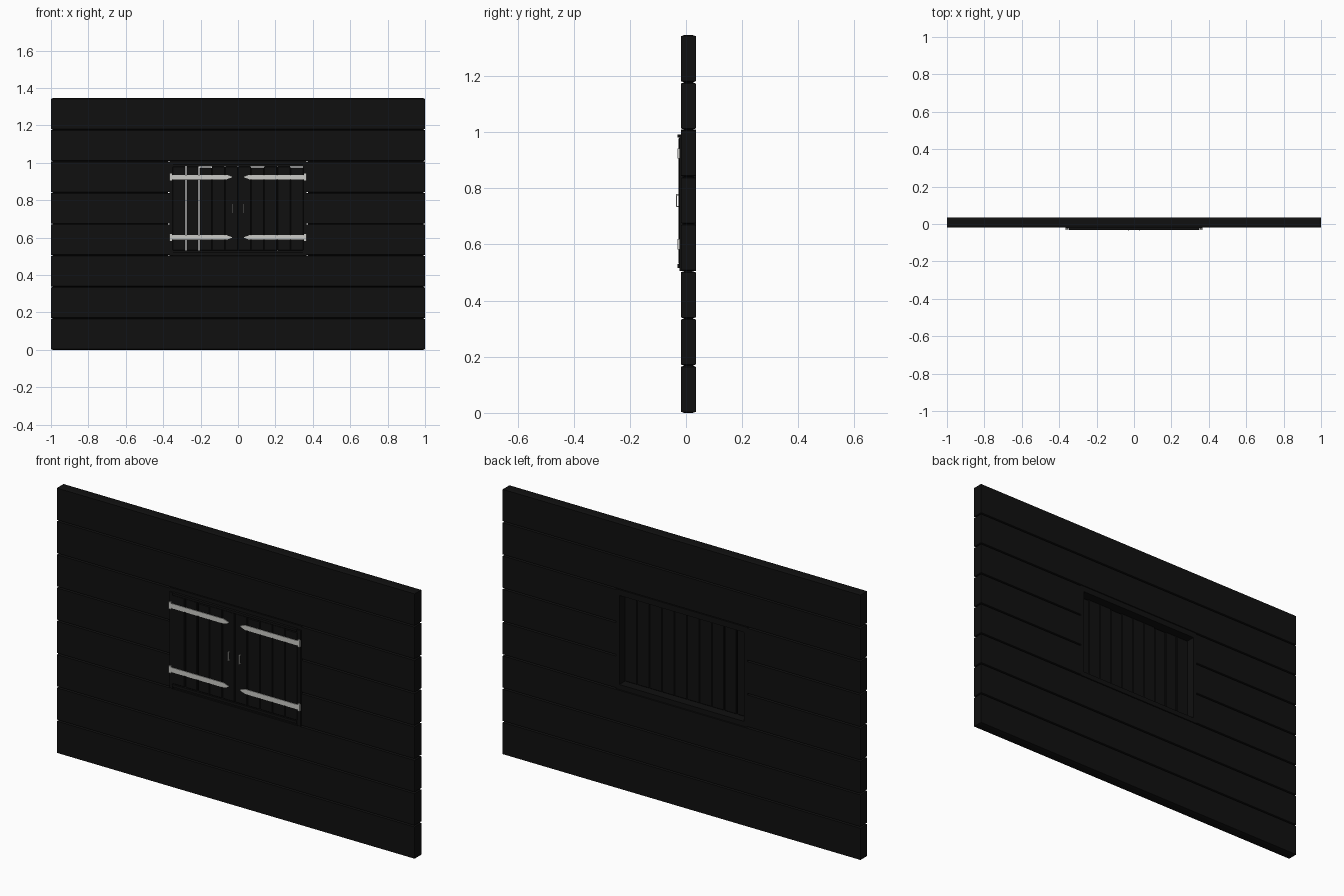
import bpy, bmesh

cube = bpy.data.objects.get("Cube")
if cube:
    bpy.data.objects.remove(cube, do_unlink=True)


def material(name, rgb):
    m = bpy.data.materials.new(name)
    m.use_nodes = True
    m.diffuse_color = (*rgb, 1)
    m.node_tree.nodes["Principled BSDF"].inputs["Base Color"].default_value = (*rgb, 1)
    return m


BLACK = material("black wood", (0.005, 0.005, 0.005))
METAL = material("pale metal", (0.6, 0.6, 0.57))


def finish(bm, name, mat):
    bmesh.ops.recalc_face_normals(bm, faces=bm.faces[:])
    me = bpy.data.meshes.new(name)
    bm.to_mesh(me)
    bm.free()
    me.materials.append(mat)
    ob = bpy.data.objects.new(name, me)
    bpy.context.collection.objects.link(ob)
    return ob


def box(name, x, y, z, mat=BLACK, bevel=0, lip=0):
    """Box from ranges; bevel chamfers all edges, lip tapers top and bottom."""
    bm = bmesh.new()
    bmesh.ops.create_cube(bm, size=1)
    for v in bm.verts:
        for i, (a, b) in enumerate((x, y, z)):
            inner = lip if i == 2 else 0
            v.co[i] = a + inner if v.co[i] < 0 else b - inner
    if lip:
        ends = [f for f in bm.faces if abs(f.normal.z) > 0.9]
        bmesh.ops.inset_individual(bm, faces=ends, thickness=0.016, depth=lip)
    if bevel:
        bmesh.ops.bevel(bm, geom=bm.edges[:], offset=bevel, segments=1, affect='EDGES')
    return finish(bm, name, mat)


FRONT, BACK = -0.018, 0.035
ROWS, HEIGHT = 8, 1.346
ROW = HEIGHT / ROWS
HALF = 0.367                      # half width of the window opening
LOW, HIGH = 3 * ROW, 6 * ROW      # opening spans three planks

# Wall planks, split beside the opening
for i in range(ROWS):
    z = (i * ROW, (i + 1) * ROW)
    if 3 <= i < 6:
        box(f"wall_plank_{i}_right", (-1, -HALF), (FRONT, BACK), z, lip=0.004)
        box(f"wall_plank_{i}_left", (HALF, 1), (FRONT, BACK), z, lip=0.004)
    else:
        box(f"wall_plank_{i}", (-1, 1), (FRONT, BACK), z, lip=0.004)

# Window frame
for side, s in (("right", -1), ("left", 1)):
    box(f"frame_post_{side}", sorted((s * 0.348, s * HALF)), (-0.024, BACK), (LOW, 0.99))
box("frame_lintel", (-HALF, HALF), (FRONT, BACK), (0.98, HIGH))
box("frame_sill", (-HALF, HALF), (FRONT, BACK), (LOW, 0.53))
box("lintel_trim", (-0.348, 0.348), (-0.031, FRONT), (0.981, 0.992))
box("sill_trim", (-0.348, 0.348), (-0.031, FRONT), (0.517, 0.53))

# Shutter boards, uneven tops and two open joints
for i in range(10):
    a = -0.35 + 0.07 * i
    left_gap = 0.004 if i in (1, 2) else 0
    top = 0.976 if i in (2, 6, 9) else 0.98
    box(f"shutter_board_{i}", (a + left_gap, a + 0.07), (-0.026, -0.008),
        (0.53, top), bevel=0.003)

# Strap hinges and handles, mirrored to both shutters
for side, s in (("right", -1), ("left", 1)):
    for level, z in (("lower", 0.601), ("upper", 0.924)):
        outline = [(0.355, 0.012), (0.06, 0.012), (0.052, 0.009), (0.033, 0.002)]
        pts = outline + [(x, -h) for x, h in reversed(outline)]
        bm = bmesh.new()
        face = bm.faces.new([bm.verts.new((s * x, -0.026, z + h)) for x, h in pts])
        ext = bmesh.ops.extrude_face_region(bm, geom=[face])
        for v in ext["geom"]:
            if isinstance(v, bmesh.types.BMVert):
                v.co.y = -0.029
        finish(bm, f"hinge_strap_{side}_{level}", METAL)
        box(f"hinge_plate_{side}_{level}", sorted((s * 0.354, s * 0.366)),
            (-0.031, FRONT), (z - 0.018, z + 0.018), METAL)
    hx = sorted((s * 0.028, s * 0.033))
    box(f"handle_grip_{side}", hx, (-0.035, -0.032), (0.733, 0.779), METAL)
    for end, z in (("bottom", 0.733), ("top", 0.775)):
        box(f"handle_{end}_{side}", hx, (-0.034, -0.024), (z, z + 0.004), METAL)
